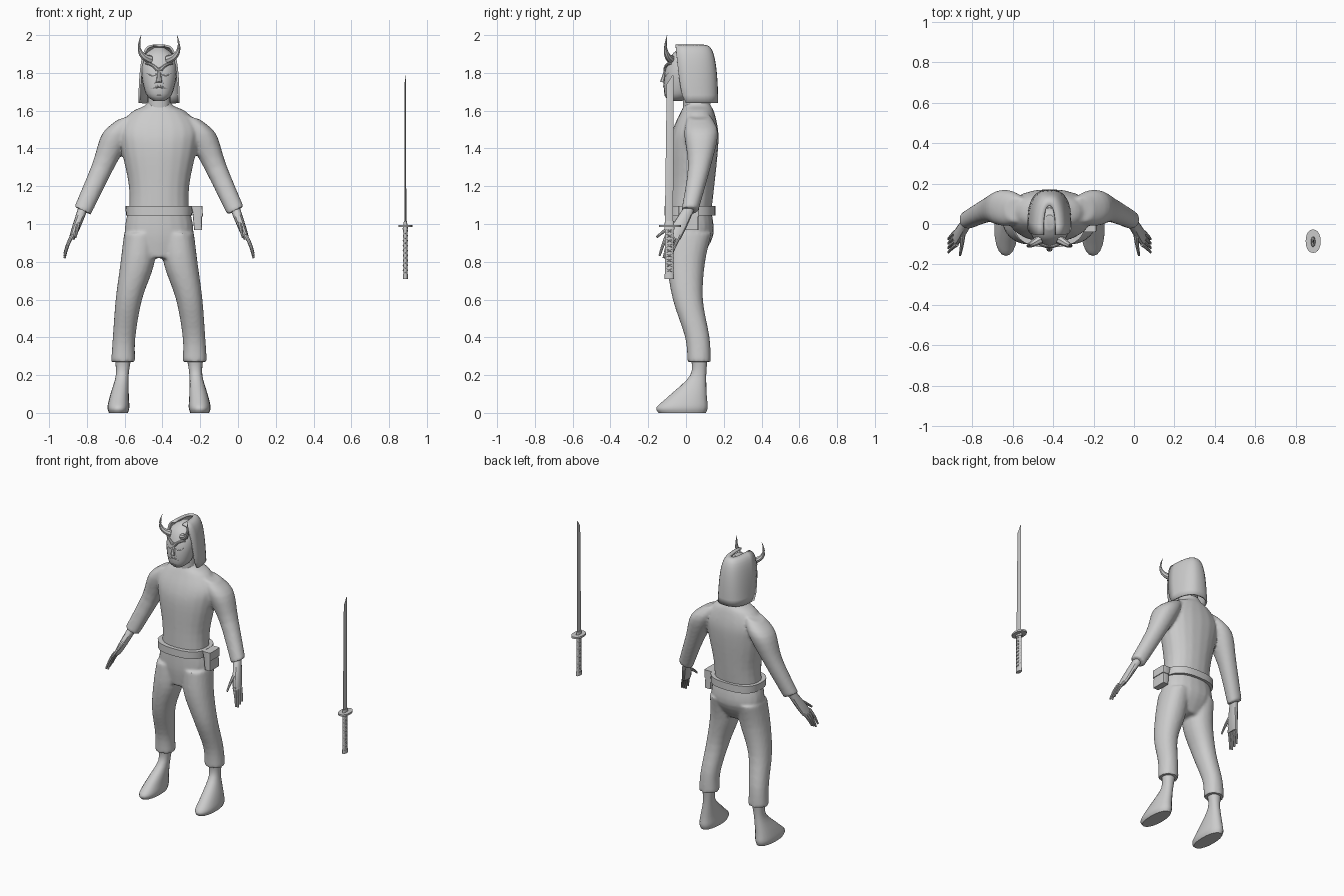
import bpy, bmesh, math
from mathutils import Vector

if "Cube" in bpy.data.objects:
    bpy.data.objects.remove(bpy.data.objects["Cube"])

grey = bpy.data.materials.new("pale grey")
grey.use_nodes = True
shade = (.6, .6, .6, 1)
grey.diffuse_color = shade
grey.node_tree.nodes["Principled BSDF"].inputs["Base Color"].default_value = shade

FIGURE = Vector((-.418, 0, 0))  # centre line of the figure
SWORD = 1.304                   # sword offset from that line
SIDES = {"left": 1, "right": -1}


def ring(z, wide, deep, x=0, y=0, tilt=0):
    """One horizontal cross-section: centre, half sizes and slope."""
    return Vector((x, y, z, wide, deep, tilt))


def place(x, y, z, side):
    return FIGURE + Vector((side * x, y, z))


def smooth_path(keys, steps):
    """Run a Catmull-Rom spline through the key sections."""
    path = []
    last = len(keys) - 1
    for i in range(last):
        a, b, c, d = keys[max(i - 1, 0)], keys[i], keys[i + 1], keys[min(i + 2, last)]
        for k in range(steps):
            t = k / steps
            path.append(b + (c - a) * (t / 2) + (a - b * 2.5 + c * 2 - d / 2) * t ** 2
                        + (b * 3 - a - c * 3 + d) * (t ** 3 / 2))
    return path + [keys[last]]


def bridge(bm, loops, closed=True):
    """Join neighbouring loops with quads; cap the ends of closed ones."""
    rows = [[bm.verts.new(point) for point in loop] for loop in loops]
    count = len(rows[0])
    for low, high in zip(rows, rows[1:]):
        for i in range(count if closed else count - 1):
            j = (i + 1) % count
            bm.faces.new((low[i], low[j], high[j], high[i]))
    if closed:
        bm.faces.new(rows[0][::-1])
        bm.faces.new(rows[-1])


def loft(bm, *keys, side=1, corners=20, power=2.2, steps=4):
    """Skin a stack of superellipse sections."""
    loops = []
    for x, y, z, wide, deep, tilt in smooth_path(keys, steps):
        loop = []
        for i in range(corners):
            c, s = math.cos(math.tau * i / corners), math.sin(math.tau * i / corners)
            dx = wide * math.copysign(abs(c) ** (2 / power), c)
            dy = deep * math.copysign(abs(s) ** (2 / power), s)
            loop.append(place(x + dx, y + dy, z + tilt * dx, side))
        loops.append(loop)
    bridge(bm, loops)


def rod(bm, start, bend, end, thick, tip, side=1, corners=8, steps=6):
    """Tapered rod along a quadratic curve."""
    a, b, c = (place(*point, side) for point in (start, bend, end))
    loops = []
    for k in range(steps + 1):
        t = k / steps
        centre = a.lerp(b, t).lerp(b.lerp(c, t), t)
        turn = (b - a).lerp(c - b, t).to_track_quat("Z", "Y")
        radius = thick + (tip - thick) * t
        angles = [math.tau * i / corners for i in range(corners)]
        loops.append([centre + turn @ Vector((math.cos(u), math.sin(u), 0)) * radius for u in angles])
    bridge(bm, loops)


def finish(name, bm, fuse=False):
    """Make the object; fusing blends overlapping lofts into one skin."""
    bmesh.ops.recalc_face_normals(bm, faces=bm.faces)
    mesh = bpy.data.meshes.new(name)
    bm.to_mesh(mesh)
    bm.free()
    mesh.materials.append(grey)
    part = bpy.data.objects.new(name, mesh)
    bpy.context.collection.objects.link(part)
    bpy.ops.object.select_all(action="DESELECT")
    bpy.context.view_layer.objects.active = part
    part.select_set(True)
    if fuse:
        remesh = part.modifiers.new("fuse", "REMESH")
        remesh.mode, remesh.voxel_size = "VOXEL", .01
        relax = part.modifiers.new("relax", "SMOOTH")
        relax.iterations = 5
        for modifier in (remesh.name, relax.name):
            bpy.ops.object.modifier_apply(modifier=modifier)
    bpy.ops.object.shade_smooth_by_angle(angle=math.radians(35))
    return part


# Shirt: torso with both sleeves
bm = bmesh.new()
loft(bm, ring(z=1.03, wide=.16, deep=.11, y=.02), ring(z=1.2, wide=.16, deep=.12, y=.03),
     ring(z=1.4, wide=.2, deep=.13, y=.04), ring(z=1.5, wide=.21, deep=.12, y=.05),
     ring(z=1.59, wide=.15, deep=.09, y=.06), ring(z=1.63, wide=.07, deep=.07, y=.06),
     ring(z=1.67, wide=.06, deep=.06, y=.05))
for side in SIDES.values():
    loft(bm, ring(z=1.57, wide=.06, deep=.06, x=.16, y=.07, tilt=-.3),
         ring(z=1.48, wide=.08, deep=.09, x=.22, y=.08),
         ring(z=1.3, wide=.055, deep=.06, x=.3, y=.07, tilt=.3),
         ring(z=1.07, wide=.043, deep=.045, x=.405, y=.02, tilt=.5), side=side)
finish("shirt", bm, fuse=True)

# Trousers: hips and two legs ending in loose cuffs
bm = bmesh.new()
loft(bm, ring(z=1.07, wide=.165, deep=.115, y=.02), ring(z=.94, wide=.18, deep=.12, y=.025),
     ring(z=.82, wide=.1, deep=.08))
for side in SIDES.values():
    loft(bm, ring(z=.95, wide=.085, deep=.115, x=.1, y=.02), ring(z=.79, wide=.09, deep=.1, x=.115),
         ring(z=.6, wide=.07, deep=.08, x=.16, y=.01), ring(z=.4, wide=.06, deep=.065, x=.185, y=.06),
         ring(z=.27, wide=.064, deep=.062, x=.19, y=.07), side=side)
finish("trousers", bm, fuse=True)

# Feet and hands
for label, side in SIDES.items():
    bm = bmesh.new()
    loft(bm, ring(z=.3, wide=.045, deep=.045, x=.19, y=.07), ring(z=.2, wide=.034, deep=.042, x=.195, y=.065),
         ring(z=.09, wide=.05, deep=.1, x=.21, y=.01), ring(z=.03, wide=.058, deep=.135, x=.215, y=-.02),
         ring(z=0, wide=.05, deep=.125, x=.215, y=-.02), side=side)
    finish(label + "_foot", bm)

    bm = bmesh.new()
    loft(bm, ring(z=1.09, wide=.024, deep=.03, x=.4, y=.02, tilt=.4),
         ring(z=.98, wide=.02, deep=.042, x=.44, y=-.04, tilt=.3),
         ring(z=.92, wide=.014, deep=.042, x=.463, y=-.07, tilt=.3), side=side, corners=12)
    for finger in range(4):
        y = -.1 + .022 * finger
        reach = .12 - .012 * abs(finger - 1)
        rod(bm, (.458, y, .94), (.485, y - .02, .9), (.5, y - .04, .94 - reach), .011, .006, side)
    rod(bm, (.425, -.02, 1.02), (.43, -.1, .98), (.443, -.155, .93), .014, .006, side)
    finish(label + "_hand", bm)

# Belt with a flapped pouch on the left hip
bm = bmesh.new()
loft(bm, ring(z=1.045, wide=.175, deep=.135, y=.02), ring(z=1.095, wide=.178, deep=.135, y=.02),
     corners=28, power=2.6, steps=1)
finish("belt", bm)
bm = bmesh.new()
for bottom, grow in ((.967, 0), (1.04, .004)):
    loft(bm, ring(z=bottom, wide=.021 + grow, deep=.05 + grow, x=.207, y=.015),
         ring(z=1.09 + grow, wide=.026 + grow, deep=.05 + grow, x=.2, y=.015),
         corners=24, power=14, steps=1)
finish("belt_pouch", bm)

# Hood: domed cloth shell, open at the front
bm = bmesh.new()
arcs = []
for level in range(12):
    rise = math.sin(math.pi / 2 * level / 11.3)
    taper = (1 - rise ** 2) ** .2
    front = -.055 * math.sqrt(rise)
    back = .06 + .11 * taper
    arc = []
    for i in range(19):
        c, s = math.cos(math.pi * i / 18), math.sin(math.pi * i / 18)
        sweep = math.copysign(abs(c) ** .8, c)
        arc.append(place(.109 * taper * sweep, front + (back - front) * s ** .75, 1.64 + .31 * rise, 1))
    arcs.append(arc)
bridge(bm, arcs, closed=False)
cloth = finish("hood", bm).modifiers.new("cloth", "SOLIDIFY")
cloth.thickness = .012

# Head and neck behind the mask
bm = bmesh.new()
loft(bm, ring(z=1.652, wide=.03, deep=.035, y=-.055), ring(z=1.69, wide=.07, deep=.075, y=-.04),
     ring(z=1.8, wide=.094, deep=.094, y=-.02), ring(z=1.89, wide=.08, deep=.08),
     ring(z=1.935, wide=.025, deep=.035, y=.01))
loft(bm, ring(z=1.6, wide=.06, deep=.06, y=.045), ring(z=1.72, wide=.06, deep=.06, y=.04))
finish("mask_head", bm)

# Mask relief: nose and lips, then brow, eye rim, cheek, moustache and fang
bm = bmesh.new()
rod(bm, (0, -.105, 1.83), (0, -.115, 1.78), (0, -.122, 1.75), .007, .016)
for z in (1.68, 1.705):
    rod(bm, (-.04, -.085, z), (0, -.13, z), (.04, -.085, z), .006, .006)
for side in SIDES.values():
    rod(bm, (.008, -.11, 1.815), (.035, -.11, 1.85), (.07, -.08, 1.85), .01, .006, side)
    rod(bm, (.014, -.11, 1.795), (.035, -.115, 1.77), (.062, -.09, 1.8), .004, .004, side)
    rod(bm, (.018, -.11, 1.745), (.05, -.095, 1.75), (.075, -.06, 1.78), .008, .008, side)
    rod(bm, (.004, -.115, 1.73), (.035, -.11, 1.71), (.06, -.09, 1.725), .008, .002, side)
    rod(bm, (.022, -.107, 1.71), (.022, -.11, 1.7), (.022, -.11, 1.685), .005, .001, side)
finish("mask_relief", bm)

# Horns curving out and up
for label, side in SIDES.items():
    bm = bmesh.new()
    rod(bm, (.045, -.075, 1.87), (.13, -.125, 1.89), (.095, -.1, 2), .023, .001, side, steps=10)
    finish(label + "_horn", bm)

# Sword: diamond-section blade with a slanted tip
bm = bmesh.new()
loft(bm, ring(z=.99, wide=.005, deep=.022, x=SWORD, y=-.09),
     ring(z=1.74, wide=.004, deep=.018, x=SWORD, y=-.084),
     ring(z=1.785, wide=.001, deep=.004, x=SWORD, y=-.07), corners=4, power=2, steps=1)
finish("sword_blade", bm)

# Oval guard and collar
bm = bmesh.new()
loft(bm, ring(z=.984, wide=.037, deep=.058, x=SWORD, y=-.085),
     ring(z=.996, wide=.037, deep=.058, x=SWORD, y=-.085), steps=1)
loft(bm, ring(z=.97, wide=.015, deep=.027, x=SWORD, y=-.088),
     ring(z=1.015, wide=.008, deep=.024, x=SWORD, y=-.088), steps=1)
finish("sword_guard", bm)

# Grip with a pommel and crossed cord
bm = bmesh.new()
loft(bm, ring(z=.71, wide=.013, deep=.025, x=SWORD, y=-.088),
     ring(z=.735, wide=.013, deep=.025, x=SWORD, y=-.088), steps=1)
loft(bm, ring(z=.72, wide=.011, deep=.023, x=SWORD, y=-.088),
     ring(z=.98, wide=.011, deep=.023, x=SWORD, y=-.088), steps=1)
for turn in range(9):
    z = .742 + .026 * turn
    for face in SIDES.values():
        for lean in (-.022, .022):
            rod(bm, (SWORD, -.088 - lean, z), (SWORD + .022 * face, -.088, z + .013),
                (SWORD, -.088 + lean, z + .026), .003, .003)
finish("sword_grip", bm)
